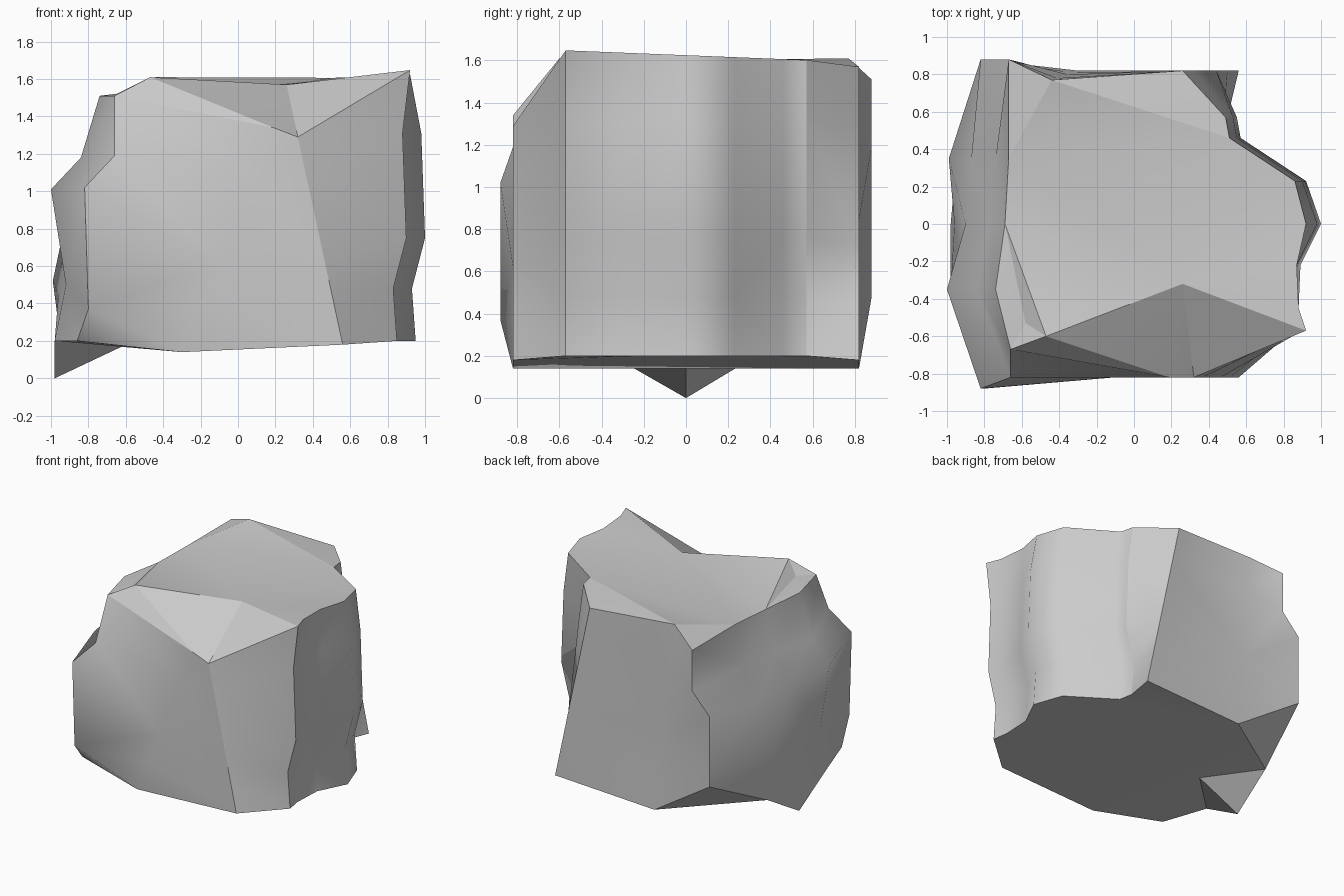
import bpy, bmesh, math
from mathutils import Vector as V

if "Cube" in bpy.data.objects:
    bpy.data.objects.remove(bpy.data.objects["Cube"])


def straight(bottom, top):
    """Column of five points on a straight line."""
    a, b = V(bottom), V(top)
    return [a.lerp(b, t) for t in (0, 0.2, 0.4, 0.8, 1)]


def wavy(x, y, top_x=None):
    """Right-hand column: the same in-and-out weathering at every y."""
    top = 1.625 - 0.04 * y
    col = [V((x + dx, y, z)) for dx, z in
           zip((-0.05, -0.07, 0, -0.02, -0.06), (0.2, 0.48, 0.75, 1.31, top))]
    if top_x:
        col[4].x = top_x
    return col


def side(y, profile):
    """Left-hand column: own x, z profile at constant y."""
    return [V((x, y, z)) for x, z in profile]


# Columns around the rock, counter-clockwise from the front left corner
front_left = [V(p) for p in ((-.86, -.70, .20), (-.80, -.88, .37), (-.82, -.88, 1.02),
                             (-.66, -.82, 1.19), (-.66, -.67, 1.51))]
back_left = [V(p) for p in ((-.82, .88, .48), (-.82, .88, .55), (-.82, .88, 1.03),
                            (-.67, .88, 1.19), (-.67, .88, 1.51))]
columns = [front_left,
           straight((-.30, -.82, .14), (.19, -.82, 1.34)),
           straight((.56, -.82, .18), (.32, -.82, 1.29))]
columns += [wavy(*p) for p in ((.90, -.57, .92), (.88, -.45, .88), (.89, -.22, .87),
                               (1, 0, .92), (.92, .23), (.57, .46), (.55, .57))]
columns += [straight((.56, .82, .18), (.26, .82, 1.57)),
            straight((-.30, .82, .14), (-.44, .77, 1.61)),
            back_left,
            side(.35, ((-.95, .21), (-.99, .52), (-.87, .95), (-.74, 1.20), (-.67, 1.51))),
            side(0, ((-.98, 0), (-.96, .45), (-.90, .95), (-.78, 1.20), (-.69, 1.50))),
            side(-.35, ((-.98, .20), (-.92, .50), (-1, 1.01), (-.84, 1.18), (-.74, 1.51)))]

bm = bmesh.new()
grid = [[bm.verts.new(p) for p in col] for col in columns]
n = len(grid)

# Side walls
for i in range(n):
    a, b = grid[i], grid[(i + 1) % n]
    for k in range(4):
        bm.faces.new((a[k], b[k], b[k + 1], a[k + 1]))
walls = bm.faces[:]

# Top: sloped front facet, broad upper face and the small notch at the left
top = [c[4] for c in grid]
ridge = bm.verts.new((.26, -.32, 1.57))
lip = bm.verts.new((-.47, -.60, 1.61))
notch = bm.verts.new((-.58, -.53, 1.53))
bm.faces.new(top[:4] + [ridge, lip])
bm.faces.new([top[n - 1], notch, lip, ridge] + top[3:n - 1])
bm.faces.new((top[0], lip, notch))
bm.faces.new((top[0], notch, top[n - 1]))

# Underside with the pointed foot on the left
inner = bm.verts.new((-.62, 0, .17))
low = [c[0] for c in grid]
bm.faces.new(low[:n - 4] + [low[n - 3], inner, low[n - 1]])
bm.faces.new((low[n - 5], low[n - 4], low[n - 3]))
bm.faces.new((low[n - 3], low[n - 2], inner))
bm.faces.new((low[n - 2], low[n - 1], inner))

bmesh.ops.triangulate(bm, faces=bm.faces[:])
bmesh.ops.recalc_face_normals(bm, faces=bm.faces[:])

# Smooth weathered walls, hard corner columns and rims
column_of = {v: i for i, col in enumerate(grid) for v in col}
rims = set(top + low + [ridge, lip, notch, inner])
for f in bm.faces:
    f.smooth = True
for e in bm.edges:
    a, b = e.verts
    corner = column_of.get(a, -1) == column_of.get(b, -2) and column_of[a] in (0, 2, 3, 9, 10, 12)
    rim = a in rims and b in rims and e.calc_face_angle(0) > math.radians(15)
    e.smooth = not (corner or rim)

mesh = bpy.data.meshes.new("rock")
bm.to_mesh(mesh)
bm.free()
rock = bpy.data.objects.new("rock", mesh)
bpy.context.collection.objects.link(rock)
